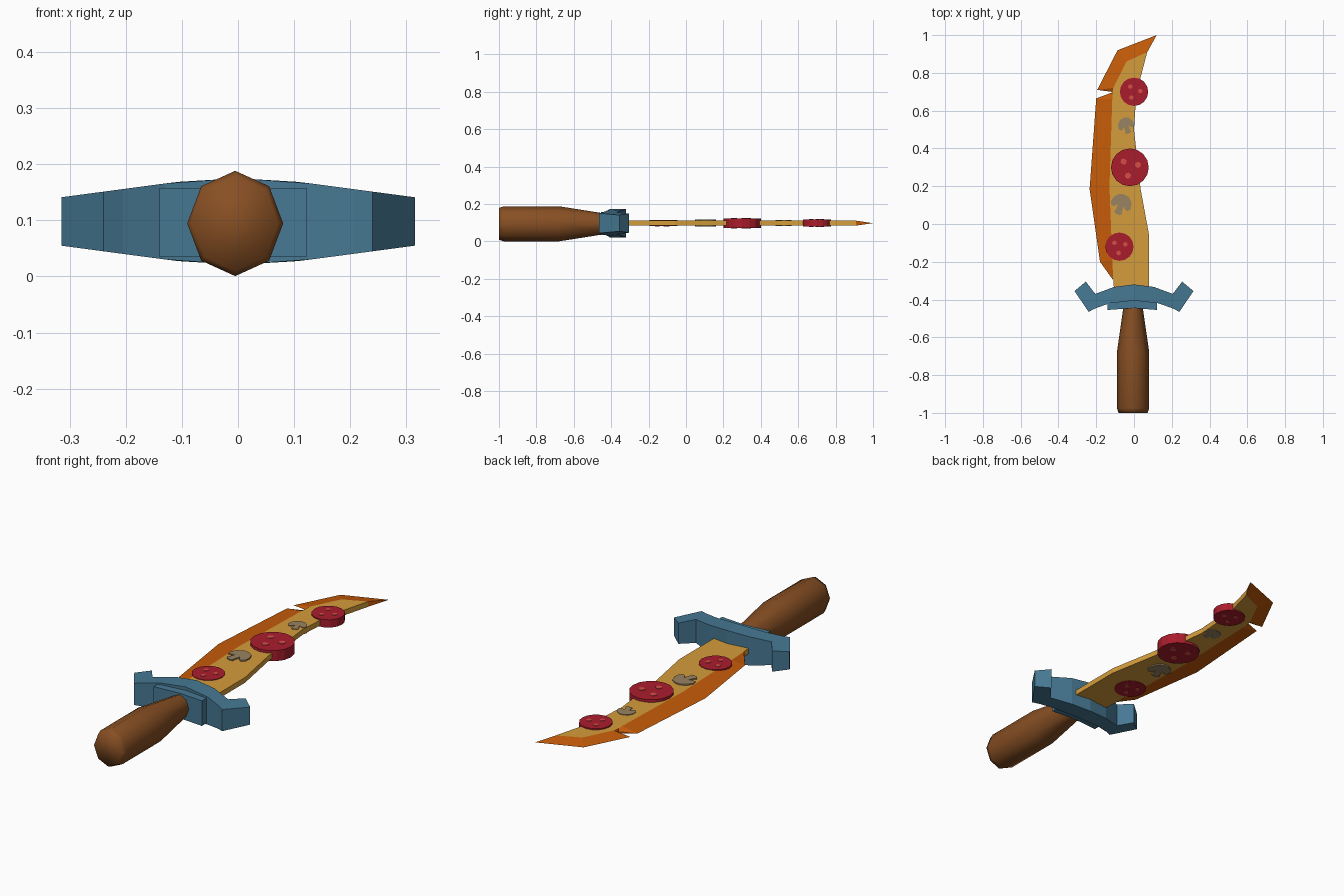
import bpy, bmesh, math
from mathutils import Vector

if "Cube" in bpy.data.objects:
    bpy.data.objects.remove(bpy.data.objects["Cube"])

ZC = 0.098   # blade mid plane
H = 0.013    # blade half thickness


def material(name, rgb):
    m = bpy.data.materials.new(name)
    m.diffuse_color = (*[(c / 255) ** 2.2 for c in rgb], 1)
    m.use_nodes = True
    m.node_tree.nodes["Principled BSDF"].inputs["Base Color"].default_value = m.diffuse_color
    return m


CHEESE = material("cheese yellow", (212, 156, 62))
CRUST = material("crust orange", (196, 92, 18))
RED = material("pepperoni red", (168, 34, 48))
SPOT = material("spot light red", (212, 78, 74))
MUSH = material("mushroom tan", (152, 130, 98))
BLUE = material("guard blue", (72, 120, 146))
WOOD = material("handle brown", (134, 80, 40))


def finish(name, bm, mat):
    bmesh.ops.remove_doubles(bm, verts=bm.verts, dist=1e-5)
    bmesh.ops.recalc_face_normals(bm, faces=bm.faces)
    me = bpy.data.meshes.new(name)
    bm.to_mesh(me)
    bm.free()
    me.materials.append(mat)
    ob = bpy.data.objects.new(name, me)
    bpy.context.collection.objects.link(ob)
    return ob


def prism(name, pts, z0, z1, mat):
    bm = bmesh.new()
    face = bm.faces.new([bm.verts.new((x, y, z0)) for x, y in pts])
    ext = bmesh.ops.extrude_face_region(bm, geom=[face])
    for v in ext["geom"]:
        if isinstance(v, bmesh.types.BMVert):
            v.co.z = z1
    return finish(name, bm, mat)


def disc(cx, cy, r, n=16, turn=0.0):
    return [(cx + r * math.cos(turn + math.tau * i / n),
             cy + r * math.sin(turn + math.tau * i / n)) for i in range(n)]


# Blade body: left edge is shared with the crust
inner_low = [(-0.11, -0.29), (-0.115, -0.19), (-0.13, 0.2), (-0.115, 0.66), (-0.115, 0.69)]
inner_tip = [(-0.115, 0.69), (-0.11, 0.72), (-0.04, 0.86), (0.07, 0.91)]
right = [(0.012, 0.69), (0.0, 0.5), (0.035, 0.185), (0.08, -0.06), (0.08, -0.36), (-0.105, -0.36)]
prism("cheese_blade", inner_low + inner_tip[1:] + right, ZC - H, ZC + H, CHEESE)


# Crust: wedge running from the blade face to a thin outer edge
def wedge(name, inner, outer):
    bm = bmesh.new()
    rows = [(bm.verts.new((*i, ZC + H)), bm.verts.new((*o, ZC)), bm.verts.new((*i, ZC - H)))
            for i, o in zip(inner, outer)]
    for a, b in zip(rows, rows[1:]):
        for k in range(2):
            bm.faces.new((a[k], a[k + 1], b[k + 1], b[k]))
    bm.faces.new(rows[0])
    bm.faces.new(rows[-1])
    finish(name, bm, CRUST)


wedge("crust_edge_lower", inner_low,
      [(-0.112, -0.295), (-0.18, -0.2), (-0.235, 0.185), (-0.2, 0.665), (-0.12, 0.695)])
wedge("crust_edge_tip", inner_tip,
      [(-0.12, 0.70), (-0.195, 0.71), (-0.087, 0.92), (0.12, 1.0)])

# Pepperoni slices passing through the blade, with spots on both sides
for n, (x, y, r, t, turn) in enumerate([(-0.077, -0.12, 0.075, 0.016, 0.4),
                                        (-0.022, 0.30, 0.10, 0.026, 0.3),
                                        (0.0, 0.70, 0.075, 0.019, 0.1)]):
    prism(f"pepperoni_{n}", disc(x, y, r), ZC - t, ZC + t, RED)
    for k in range(3):
        a = turn + k * math.tau / 3
        px, py = x + r * 0.45 * math.cos(a), y + r * 0.45 * math.sin(a)
        prism(f"pepperoni_spot_{n}_{k}", disc(px, py, r * 0.17, 6, a), ZC - t - 0.002, ZC + t + 0.002, SPOT)

# Mushroom slices: half profile mirrored about the stem
half = [(0.0, 0.5), (0.25, 0.44), (0.45, 0.22), (0.52, -0.05), (0.42, -0.22),
        (0.26, -0.18), (0.15, -0.05), (0.15, -0.3), (0.2, -0.45), (0.1, -0.52)]
shape = half + [(-x, y) for x, y in reversed(half[1:])]
for n, (x, y, s, t, a) in enumerate([(-0.068, 0.105, 0.11, 0.019, -0.35),
                                     (-0.042, 0.522, 0.085, 0.016, 0.3)]):
    c, d = math.cos(a), math.sin(a)
    prism(f"mushroom_{n}", [(x + s * (c * u - d * v), y + s * (d * u + c * v)) for u, v in shape],
          ZC - t, ZC + t, MUSH)

# Guard: curved bar, thinner towards the hooked ends
front = [(0.0, -0.32), (0.105, -0.333), (0.205, -0.37), (0.255, -0.305), (0.315, -0.355)]
back = [(0.0, -0.405), (0.13, -0.42), (0.205, -0.447), (0.24, -0.465), (0.315, -0.355)]
bm = bmesh.new()


def height(x):
    x = abs(x)
    return 0.077 - 0.06 * x if x < 0.11 else 0.0704 - (x - 0.11) * 0.133


for s in (1, -1):
    cols = []
    for f, b in zip(front, back):
        cols.append([bm.verts.new((s * p[0], p[1], ZC + k * height(p[0])))
                     for p, k in ((f, 1), (b, 1), (b, -1), (f, -1))])
    for a, b in zip(cols, cols[1:]):
        for k in range(4):
            q = [a[k], a[(k + 1) % 4], b[(k + 1) % 4], b[k]]
            if len({tuple(v.co) for v in q}) == 4:
                bm.faces.new(q)
            else:  # the hooked end closes to a single edge
                uniq = list({tuple(v.co): v for v in q}.values())
                if len(uniq) == 3:
                    bm.faces.new(uniq)
finish("guard_bar", bm, BLUE)

# Block in the middle of the guard
prism("guard_block", [(-0.14, -0.455), (0.0, -0.445), (0.122, -0.455), (0.122, -0.36),
                      (0.0, -0.34), (-0.14, -0.36)], ZC - 0.063, ZC + 0.06, BLUE)

# Handle: eight sided, smooth, narrowing to the guard
bm = bmesh.new()
rings = []
for y, r in [(-1.0, 0.083), (-0.975, 0.092), (-0.68, 0.092), (-0.44, 0.055), (-0.38, 0.05)]:
    rings.append([bm.verts.new((-0.005 + 0.93 * r * math.sin(math.tau * i / 8), y,
                                0.0945 + 1.02 * r * math.cos(math.tau * i / 8))) for i in range(8)])
for a, b in zip(rings, rings[1:]):
    for i in range(8):
        bm.faces.new((a[i], a[(i + 1) % 8], b[(i + 1) % 8], b[i]))
bm.faces.new(rings[0])
bm.faces.new(rings[-1])
handle = finish("handle", bm, WOOD)
for p in handle.data.polygons:
    p.use_smooth = True
